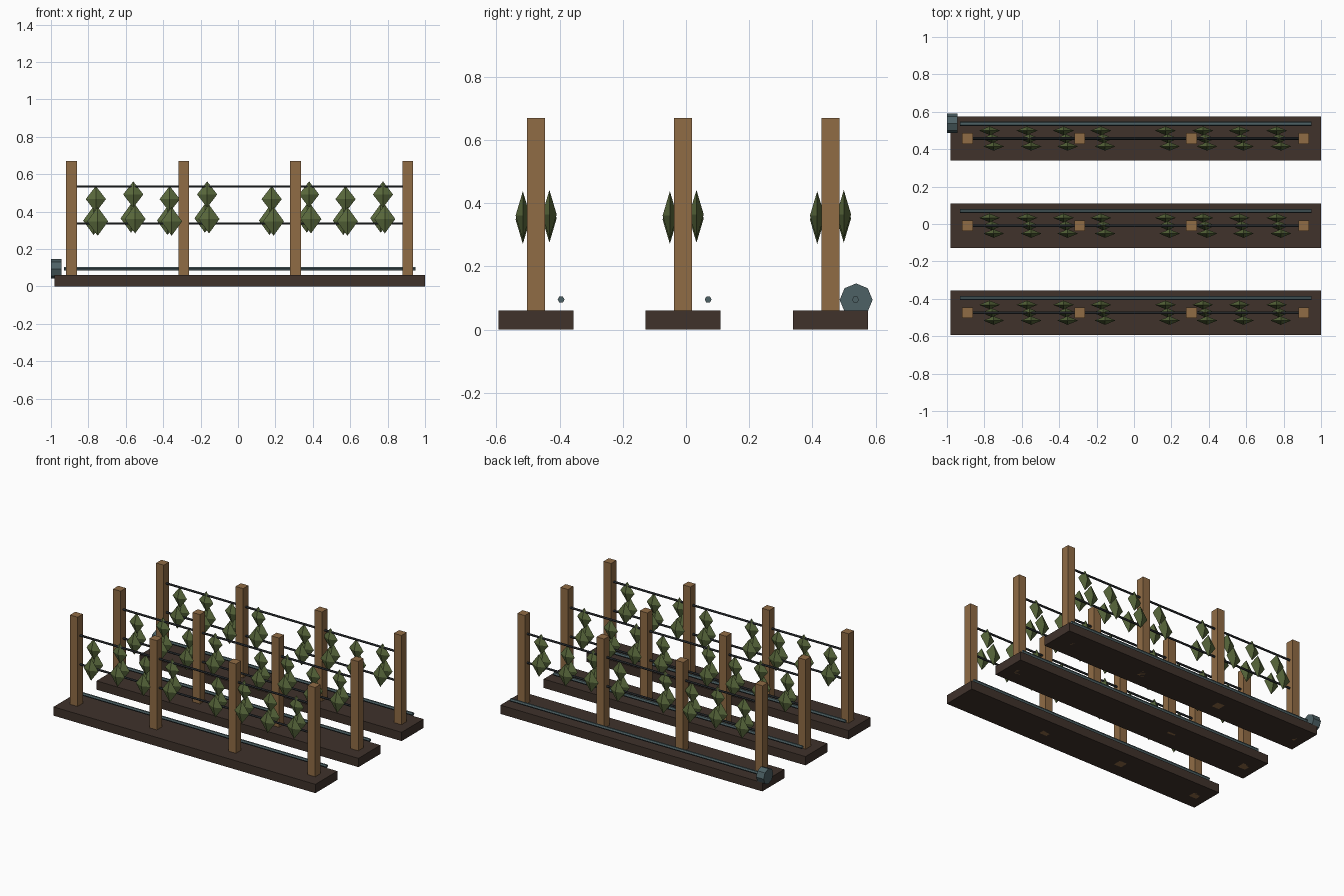
import bpy, bmesh, math
from mathutils import Matrix

if "Cube" in bpy.data.objects:
    bpy.data.objects.remove(bpy.data.objects["Cube"])

def mat(name, rgb):
    m = bpy.data.materials.new(name)
    m.diffuse_color = (*rgb, 1)
    m.use_nodes = True
    m.node_tree.nodes["Principled BSDF"].inputs["Base Color"].default_value = m.diffuse_color
    return m

SOIL = mat("soil", (0.05, 0.032, 0.024))
WOOD = mat("wood", (0.28, 0.15, 0.06))
WIRE = mat("wire", (0.03, 0.035, 0.04))
PIPE = mat("pipe", (0.075, 0.12, 0.13))
LEAF = mat("leaf", (0.10, 0.14, 0.045))

def finish(name, bm, m):
    me = bpy.data.meshes.new(name)
    bm.to_mesh(me)
    bm.free()
    me.materials.append(m)
    ob = bpy.data.objects.new(name, me)
    bpy.context.collection.objects.link(ob)
    return ob

def box(name, c, s, m):
    bm = bmesh.new()
    bmesh.ops.create_cube(bm, size=1, matrix=Matrix.Translation(c) @ Matrix.Diagonal((*s, 1)))
    return finish(name, bm, m)

def rod(name, x0, x1, y, z, r, n, m):
    # cylinder lying along x
    bm = bmesh.new()
    M = Matrix.Translation(((x0 + x1) / 2, y, z)) @ Matrix.Rotation(math.pi / 2, 4, 'Y')
    bmesh.ops.create_cone(bm, cap_ends=True, segments=n, radius1=r, radius2=r,
                          depth=x1 - x0, matrix=M)
    return finish(name, bm, m)

def leaf(bm, c, s):
    # octahedral leaf clump
    x, y, z = c
    a, b, h = s
    ring = [bm.verts.new(p) for p in ((x + a, y, z), (x, y + b, z), (x - a, y, z), (x, y - b, z))]
    top, bot = bm.verts.new((x, y, z + h)), bm.verts.new((x, y, z - h))
    for i in range(4):
        p, q = ring[i], ring[(i + 1) % 4]
        bm.faces.new((p, q, top))
        bm.faces.new((q, p, bot))

PLANTS = [-0.76, -0.56, -0.365, -0.165, 0.18, 0.38, 0.575, 0.775]

for r, y in enumerate((-0.474, -0.009, 0.457)):
    # soil bed and trellis posts
    box(f"soil_bed_{r}", (0.01, y, 0.03), (1.98, 0.237, 0.06), SOIL)
    for i, x in enumerate((-0.89, -0.29, 0.307, 0.907)):
        box(f"post_{r}_{i}", (x, y, 0.335), (0.057, 0.057, 0.67), WOOD)
    # trellis wires and irrigation pipe
    for i, z in enumerate((0.337, 0.535)):
        rod(f"wire_{r}_{i}", -0.89, 0.907, y, z, 0.007, 6, WIRE)
    rod(f"irrigation_pipe_{r}", -0.93, 0.95, y + 0.079, 0.095, 0.011, 6, PIPE)
    # vines: one upper clump on the wire, two lower clumps either side
    for i, x in enumerate(PLANTS):
        dz = 0.025 * (i % 2)
        bm = bmesh.new()
        leaf(bm, (x, y, 0.467 + dz), (0.054, 0.024, 0.07))
        leaf(bm, (x + 0.01, y - 0.042, 0.348 + dz * 0.5), (0.056, 0.023, 0.077))
        leaf(bm, (x - 0.012, y + 0.042, 0.352 + dz * 0.5), (0.056, 0.023, 0.077))
        finish(f"vine_{r}_{i}", bm, LEAF)

# supply valve on the rear pipe
rod("supply_valve", -1.0, -0.943, 0.538, 0.094, 0.052, 8, PIPE)
